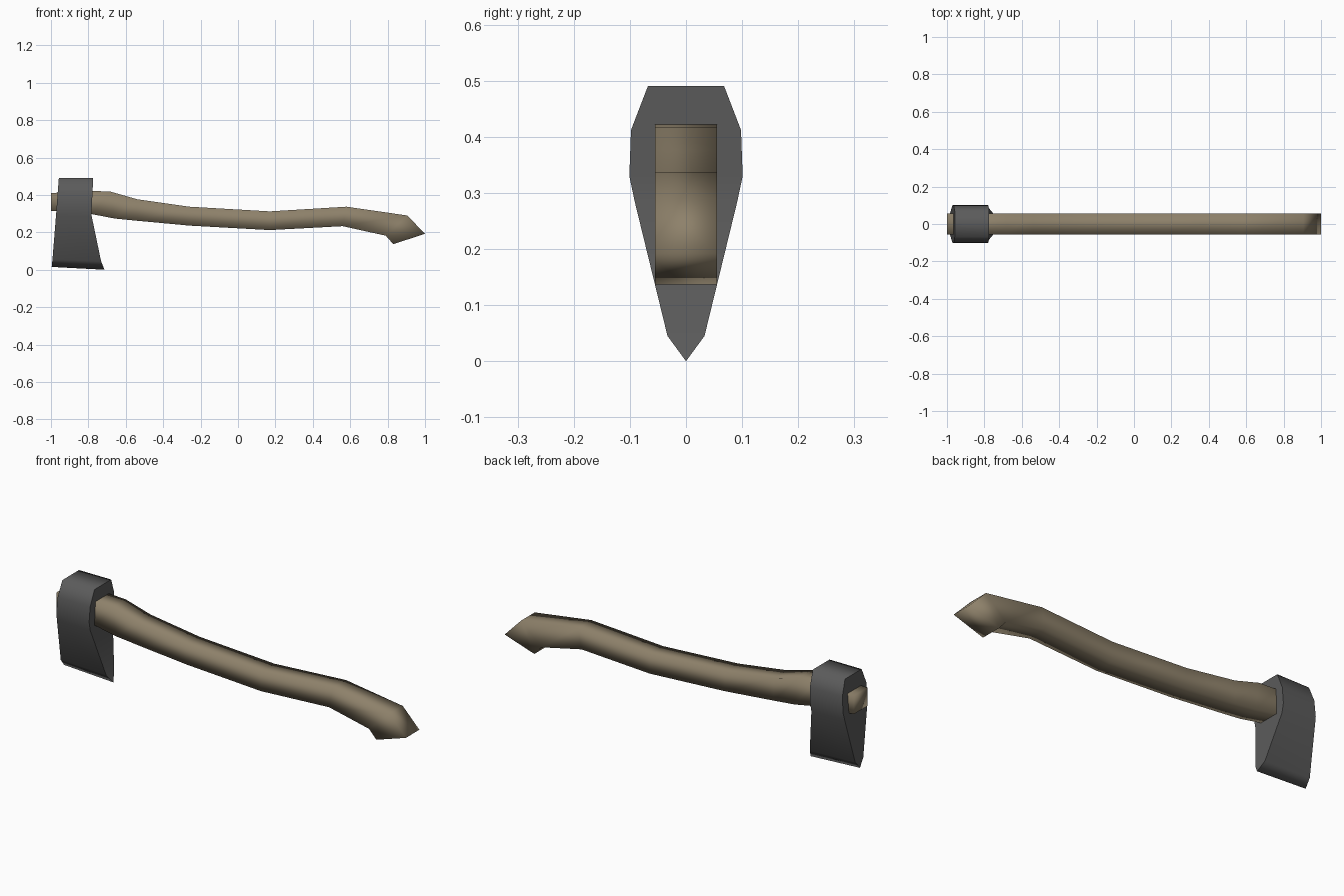
import bpy, bmesh

if "Cube" in bpy.data.objects:
    bpy.data.objects.remove(bpy.data.objects["Cube"])


def material(name, rgb):
    m = bpy.data.materials.new(name)
    m.diffuse_color = (*rgb, 1)
    m.use_nodes = True
    m.node_tree.nodes["Principled BSDF"].inputs["Base Color"].default_value = m.diffuse_color
    return m


def loft(name, rings, mat, sharp_ends=False):
    """Bridge four-cornered rings into a closed, smooth-shaded solid."""
    bm = bmesh.new()
    loops = [[bm.verts.new(p) for p in ring] for ring in rings]
    for a, b in zip(loops, loops[1:]):
        for i in range(4):
            j = (i + 1) % 4
            bm.faces.new((a[i], a[j], b[j], b[i]))
    bm.faces.new(loops[0][::-1])
    bm.faces.new(loops[-1])
    bmesh.ops.remove_doubles(bm, verts=bm.verts, dist=1e-4)
    bmesh.ops.recalc_face_normals(bm, faces=bm.faces)
    bm.normal_update()
    for f in bm.faces:
        f.smooth = True
    if sharp_ends:
        # crisp border around the faces looking along the handle
        for e in bm.edges:
            e.smooth = len({abs(f.normal.x) > 0.7 for f in e.link_faces}) == 1
    me = bpy.data.meshes.new(name)
    bm.to_mesh(me)
    bm.free()
    me.materials.append(mat)
    ob = bpy.data.objects.new(name, me)
    bpy.context.collection.objects.link(ob)
    return ob


wood = material("brown wood", (0.27, 0.22, 0.145))
steel = material("dark steel", (0.105, 0.105, 0.105))

# handle: top x, top z, bottom x, bottom z along its length
W = 0.055
stations = [
    (-1.0, 0.41, -1.0, 0.315),
    (-0.78, 0.422, -0.78, 0.297),
    (-0.68, 0.417, -0.66, 0.274),
    (-0.54, 0.377, -0.54, 0.262),
    (-0.26, 0.337, -0.26, 0.236),
    (0.17, 0.312, 0.17, 0.212),
    (0.58, 0.337, 0.56, 0.233),
    (0.905, 0.29, 0.79, 0.182),
    (1.0, 0.192, 0.83, 0.137),
]
loft("handle", [[(tx, -W, tz), (tx, W, tz), (bx, W, bz), (bx, -W, bz)]
                for tx, tz, bx, bz in stations], wood)

# axe head: left x, left z, right x, right z, half thickness, top to cutting edge
levels = [
    (-0.958, 0.49, -0.774, 0.49, 0.068),
    (-0.964, 0.412, -0.778, 0.412, 0.098),
    (-0.97, 0.33, -0.782, 0.33, 0.101),
    (-0.973, 0.29, -0.782, 0.285, 0.0915),
    (-0.992, 0.055, -0.732, 0.045, 0.033),
    (-0.996, 0.015, -0.714, 0.0, 0.0),
]
loft("axe_head", [[(lx, -w, lz), (rx, -w, rz), (rx, w, rz), (lx, w, lz)]
                  for lx, lz, rx, rz, w in levels], steel, sharp_ends=True)
